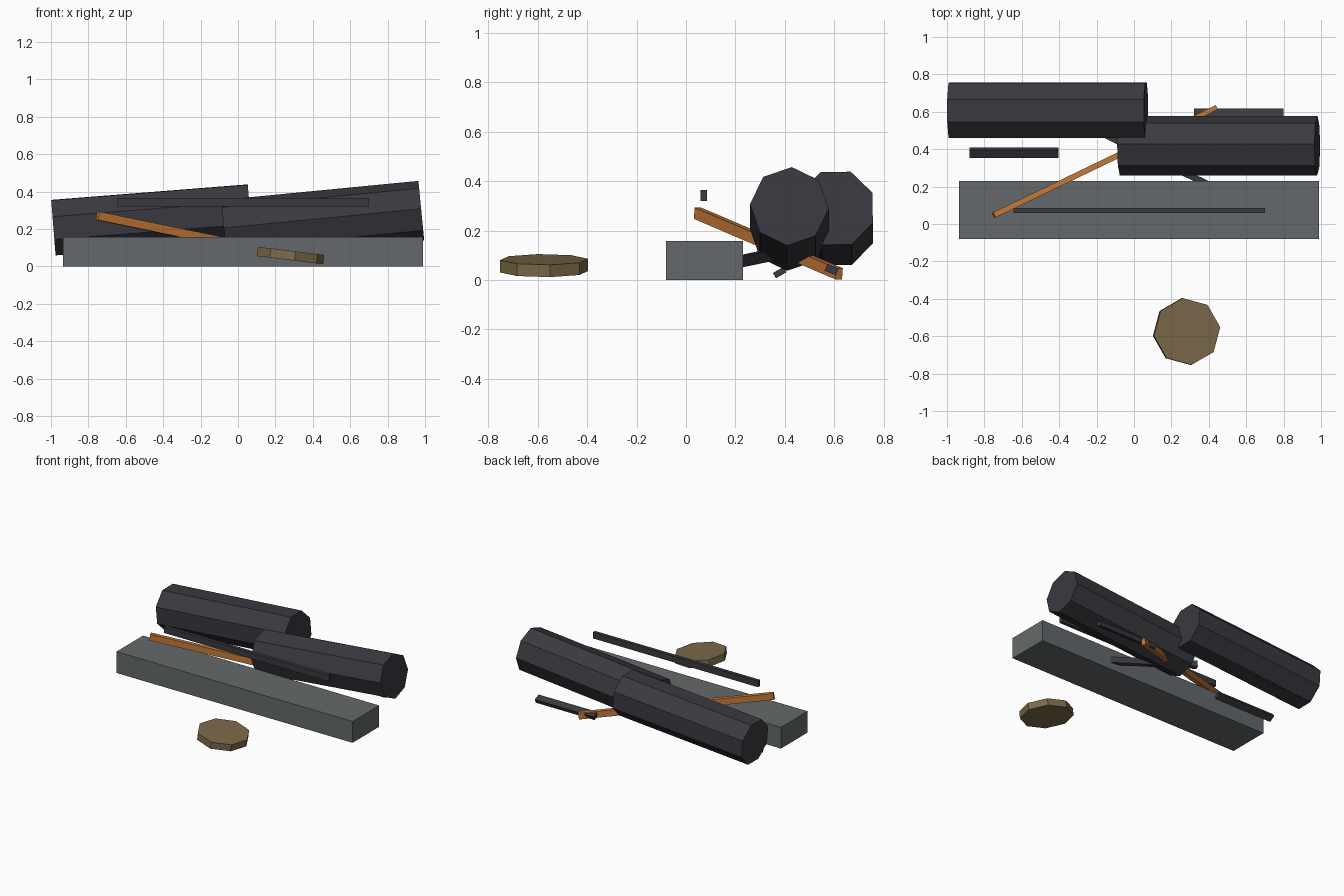
import bpy, bmesh
from math import cos, sin, radians, tau
from mathutils import Vector, Matrix

if "Cube" in bpy.data.objects:
    bpy.data.objects.remove(bpy.data.objects["Cube"], do_unlink=True)


def material(name, rgb):
    m = bpy.data.materials.new(name)
    m.use_nodes = True
    colour = (*rgb, 1.0)
    m.diffuse_color = colour
    m.node_tree.nodes["Principled BSDF"].inputs["Base Color"].default_value = colour
    return m


charcoal = material("charcoal", (0.042, 0.041, 0.051))
slate = material("slate_grey", (0.127, 0.141, 0.147))
orange = material("burnt_orange", (0.56, 0.19, 0.04))
ochre = material("dull_ochre", (0.2, 0.145, 0.066))


def prism(name, section, start, end, mat, roll=0):
    """Sweep a flat section (sideways, upward) from start to end."""
    start, end = Vector(start), Vector(end)
    along = (end - start).normalized()
    hint = Vector((0, 0, 1)) if abs(along.z) < 0.9 else Vector((0, 1, 0))
    side = hint.cross(along).normalized()
    turn = Matrix.Rotation(radians(roll), 3, along)
    side, up = turn @ side, turn @ along.cross(side)
    bm = bmesh.new()
    rings = [[bm.verts.new(c + side * s + up * u) for s, u in section]
             for c in (start, end)]
    bm.faces.new(rings[0])
    bm.faces.new(rings[1])
    n = len(section)
    for i in range(n):
        j = (i + 1) % n
        bm.faces.new((rings[0][i], rings[0][j], rings[1][j], rings[1][i]))
    bmesh.ops.recalc_face_normals(bm, faces=bm.faces)
    mesh = bpy.data.meshes.new(name)
    bm.to_mesh(mesh)
    bm.free()
    mesh.materials.append(mat)
    ob = bpy.data.objects.new(name, mesh)
    bpy.context.collection.objects.link(ob)
    return ob


def octagon(r):
    return [(r * cos(tau * i / 8), r * sin(tau * i / 8)) for i in range(8)]


def rect(w, h):
    return [(-w / 2, -h / 2), (w / 2, -h / 2), (w / 2, h / 2), (-w / 2, h / 2)]


# Main squared beam
prism("grey_beam", rect(0.31, 0.157), (-0.935, 0.075, 0.0785), (0.99, 0.075, 0.0785), slate)

# Two tilted logs
prism("front_log", octagon(0.16), (-0.075, 0.419, 0.196), (0.98, 0.419, 0.298), charcoal, -3.5)
prism("back_log", octagon(0.16), (-0.987, 0.608, 0.207), (0.064, 0.608, 0.29), charcoal, 23.5)

# Slanted orange rod and the dark rod crossing it
prism("orange_rod", rect(0.03, 0.046), (-0.75, 0.047, 0.27), (0.44, 0.62, 0.025), orange)
prism("crossing_rod", rect(0.035, 0.045), (0.41, 0.205, 0.072), (-0.15, 0.475, 0.128), charcoal)

# Thin level strips
prism("upper_strip", rect(0.026, 0.045), (-0.645, 0.072, 0.342), (0.7, 0.072, 0.342), charcoal)
prism("right_strip", rect(0.05, 0.025), (-0.88, 0.38, 0.03), (-0.405, 0.38, 0.03), charcoal, 30)
prism("left_strip", rect(0.05, 0.03), (0.32, 0.59, 0.042), (0.8, 0.59, 0.042), charcoal, -22)

# Tilted eight-sided disc lying in front
centre = Vector((0.281, -0.575, 0.058))
half = Vector((sin(radians(7)), 0, cos(radians(7)))) * 0.025
prism("tilted_disc", octagon(0.18), centre - half, centre + half, ochre, 7.5)
